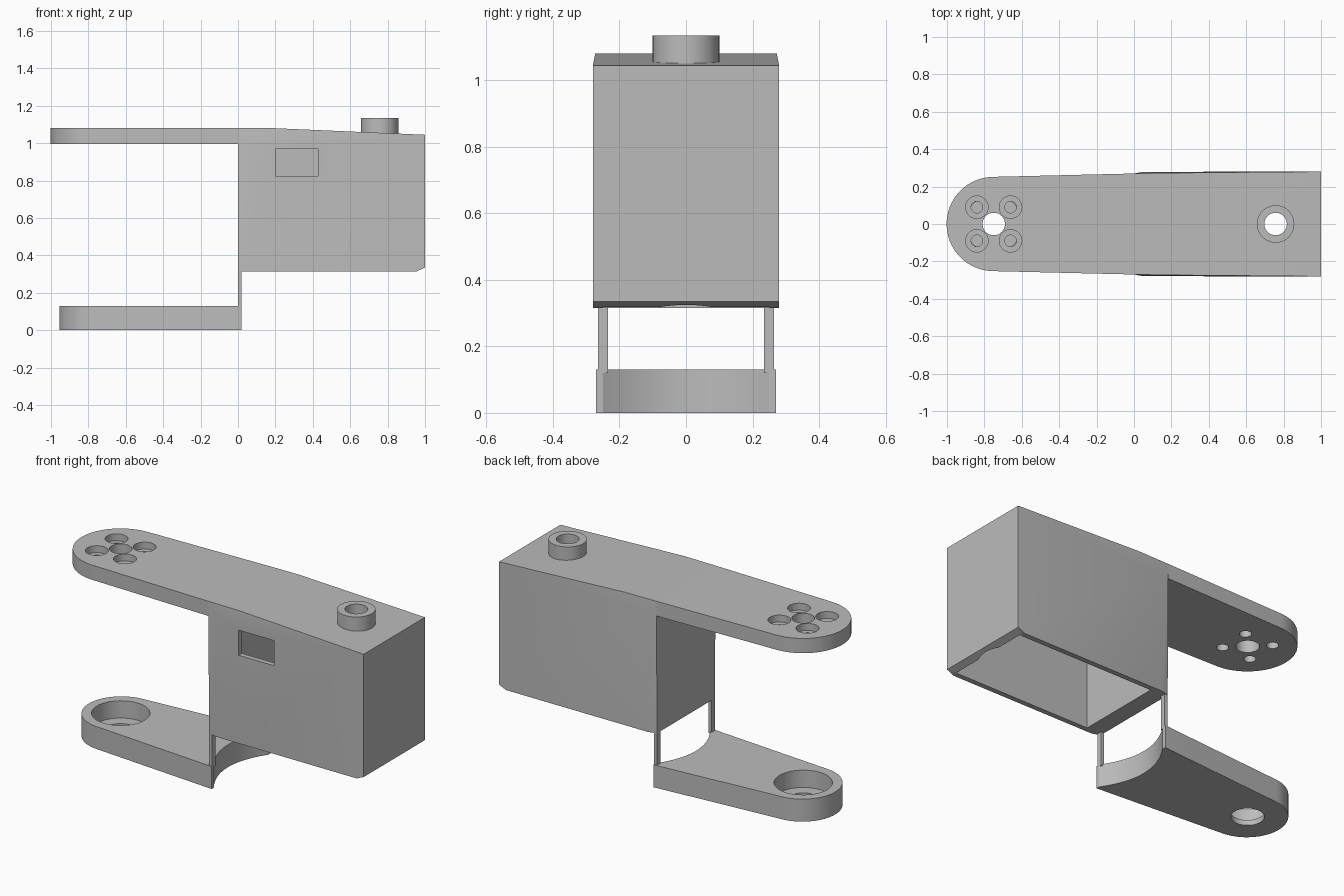
import bpy, bmesh, math
from mathutils import Vector

cube = bpy.data.objects.get("Cube")
if cube:
    bpy.data.objects.remove(cube, do_unlink=True)

GREY = (0.5, 0.5, 0.5, 1)
mat = bpy.data.materials.new("plain grey")
mat.use_nodes = True
mat.diffuse_color = GREY
mat.node_tree.nodes["Principled BSDF"].inputs["Base Color"].default_value = GREY


def finish(name, bm):
    bmesh.ops.recalc_face_normals(bm, faces=bm.faces)
    mesh = bpy.data.meshes.new(name)
    bm.to_mesh(mesh)
    bm.free()
    mesh.materials.append(mat)
    ob = bpy.data.objects.new(name, mesh)
    bpy.context.collection.objects.link(ob)
    return ob


def prism(name, outline, z0, z1):
    """Extrude a plan outline upward."""
    bm = bmesh.new()
    face = bm.faces.new([bm.verts.new((x, y, z0)) for x, y in outline])
    ext = bmesh.ops.extrude_face_region(bm, geom=[face])
    verts = [v for v in ext["geom"] if isinstance(v, bmesh.types.BMVert)]
    bmesh.ops.translate(bm, verts=verts, vec=(0, 0, z1 - z0))
    return finish(name, bm)


def box(name, x0, x1, y0, y1, z0, z1):
    return prism(name, [(x0, y0), (x1, y0), (x1, y1), (x0, y1)], z0, z1)


def disc(name, x, y, r, z0, z1, n=48):
    ring = [math.tau * i / n for i in range(n)]
    return prism(name, [(x + r * math.cos(a), y + r * math.sin(a)) for a in ring], z0, z1)


def cut(ob, cutters):
    for c in cutters:
        mod = ob.modifiers.new("cut", 'BOOLEAN')
        mod.operation, mod.solver, mod.object = 'DIFFERENCE', 'EXACT', c
        bpy.context.view_layer.objects.active = ob
        bpy.ops.object.modifier_apply(modifier=mod.name)
        bpy.data.objects.remove(c, do_unlink=True)


def round_end(cx, r, lean, n=32):
    """Rounded left end, running from the +y side to the -y side."""
    start, span = math.pi / 2 + lean, math.pi - 2 * lean
    return [(cx + r * math.cos(start + span * i / n),
             r * math.sin(start + span * i / n)) for i in range(n + 1)]


PIVOT = -0.75
BOSS_X = 0.757

# Upper arm with a centre hole and four counterbored screw holes
upper_arm = prism("upper_arm", round_end(PIVOT, 0.252, 0.02)
                  + [(0, -0.27), (0, 0.27)], 0.995, 1.08)
holes = [disc("cutter", PIVOT, 0, 0.06, 0.9, 1.2)]
for sx in (-1, 1):
    for sy in (-1, 1):
        x, y = PIVOT + sx * 0.09, sy * 0.09
        holes.append(disc("cutter", x, y, 0.06, 1.04, 1.2))
        holes.append(disc("cutter", x, y, 0.031, 0.9, 1.1))
cut(upper_arm, holes)

# Lower arm with a scooped inner edge and a stepped bearing seat
scoop = []
for i in range(13):
    y = -0.25 + 0.5 * i / 12
    scoop.append((0.02 - 0.085 * (1 - (y / 0.25) ** 2), y))
lower_arm = prism("lower_arm", round_end(PIVOT + 0.005, 0.21, 0.08)
                  + [(0.02, -0.27)] + scoop + [(0.02, 0.27)], 0, 0.13)
cut(lower_arm, [disc("cutter", PIVOT, 0, 0.153, 0.03, 0.3),
                disc("cutter", PIVOT, 0, 0.085, -0.1, 0.1)])

# Housing: convex shell with a sloping lid, slimmer at the arm side
bm = bmesh.new()
for x, y, z in [(0, 0.265, 0.315), (0.05, 0.279, 0.315), (0.955, 0.28, 0.315),
                (1, 0.28, 0.335), (1, 0.28, 1.045), (0.2, 0.273, 1.08),
                (0, 0.27, 1.08), (0.05, 0.279, 0.995), (0, 0.268, 0.995)]:
    for s in (-1, 1):
        bm.verts.new((x, s * y, z))
bmesh.ops.convex_hull(bm, input=bm.verts)
bmesh.ops.dissolve_limit(bm, angle_limit=0.002, verts=bm.verts, edges=bm.edges)
housing = finish("housing", bm)

# Open cavity below, rounded clearance, side window and boss bore
cut(housing, [box("cutter", 0.1, 0.962, -0.25, 0.25, 0.1, 0.995),
              disc("cutter", BOSS_X, 0, 0.22, 0.1, 0.99),
              box("cutter", 0.2, 0.427, -0.4, -0.2, 0.825, 0.97),
              disc("cutter", BOSS_X, 0, 0.06, 0.9, 1.3)])

# Hollow boss on the lid
boss = disc("boss", BOSS_X, 0, 0.1, 1.04, 1.135)
cut(boss, [disc("cutter", BOSS_X, 0, 0.06, 0.9, 1.3)])

# Thin posts joining the housing to the lower arm
posts = [box(name, 0, 0.02, min(a, b), max(a, b), 0.12, 0.32)
         for name, a, b in (("left_post", 0.235, 0.265), ("right_post", -0.235, -0.265))]

bpy.ops.object.select_all(action='DESELECT')
for ob in [upper_arm, lower_arm, housing, boss] + posts:
    ob.select_set(True)
    bpy.context.view_layer.objects.active = ob
bpy.ops.object.shade_smooth_by_angle(angle=math.radians(25))
